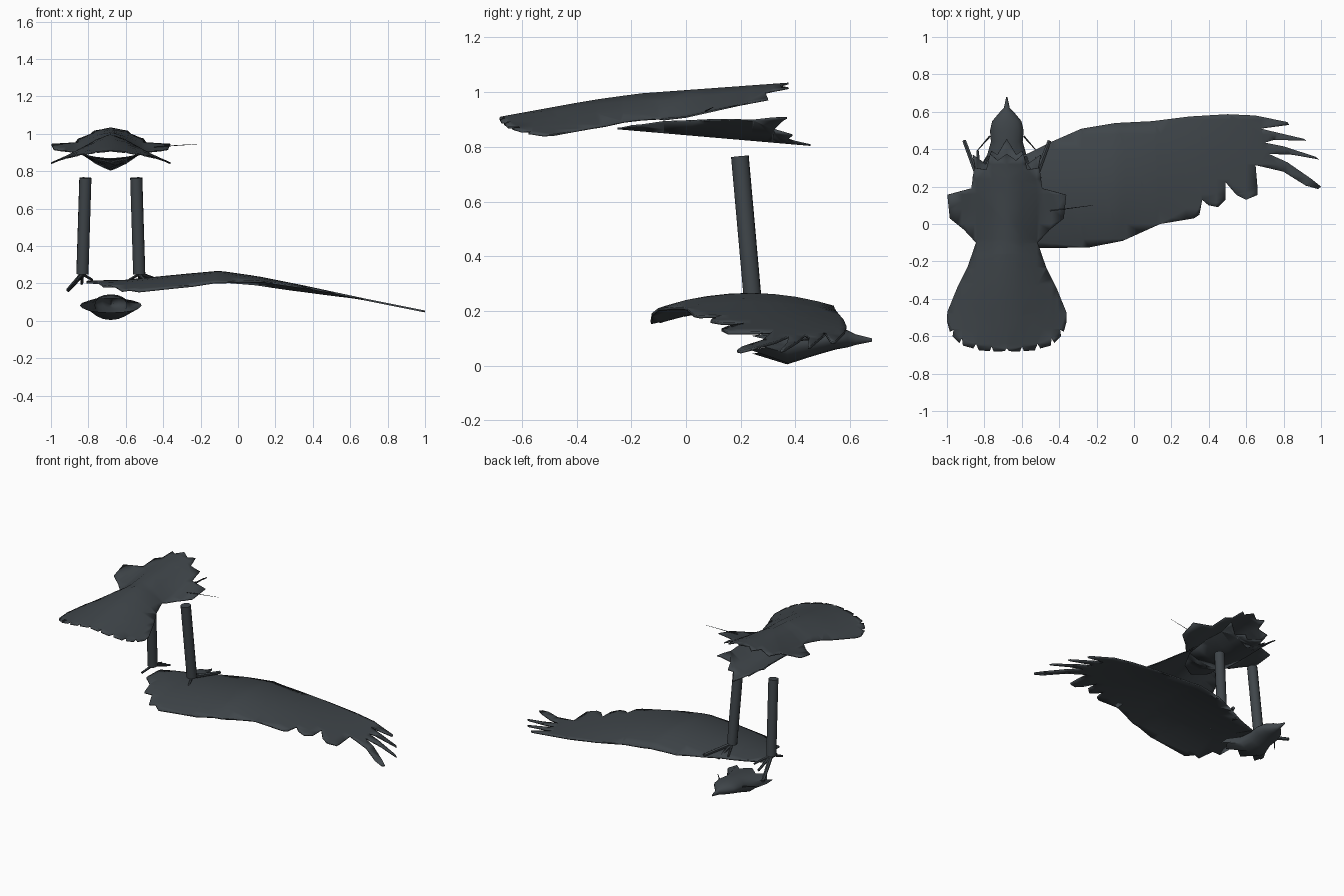
import bpy, bmesh, math
from mathutils import Vector

if "Cube" in bpy.data.objects:
    bpy.data.objects.remove(bpy.data.objects["Cube"])

CX = -0.68  # body centre line

plumage = bpy.data.materials.new("dark_slate")
plumage.diffuse_color = (0.05, 0.06, 0.068, 1)
plumage.use_nodes = True
plumage.node_tree.nodes["Principled BSDF"].inputs["Base Color"].default_value = plumage.diffuse_color


def lerp(table, t):
    """Linear interpolation in a sorted (key, value) table."""
    if t <= table[0][0]:
        return table[0][1]
    for (a, va), (b, vb) in zip(table, table[1:]):
        if t <= b:
            return va + (vb - va) * (t - a) / (b - a)
    return table[-1][1]


def finish(bm, name, angle=50):
    me = bpy.data.meshes.new(name)
    bm.to_mesh(me)
    bm.free()
    ob = bpy.data.objects.new(name, me)
    bpy.context.collection.objects.link(ob)
    me.materials.append(plumage)
    bpy.ops.object.select_all(action='DESELECT')
    ob.select_set(True)
    bpy.context.view_layer.objects.active = ob
    bpy.ops.object.shade_smooth_by_angle(angle=math.radians(angle))
    return ob


def sheet(name, outline, height, step=0.08, thick=0.006):
    """Flat outline, cut into a grid and bent by a height function."""
    bm = bmesh.new()
    face = bm.faces.new([bm.verts.new((x, y, 0)) for x, y in outline])
    face.normal_update()
    if face.normal.z < 0:
        face.normal_flip()
    bmesh.ops.triangulate(bm, faces=bm.faces[:])
    for axis in (0, 1):
        no = Vector((1, 0, 0)) if axis == 0 else Vector((0, 1, 0))
        for i in range(-13, 14):
            bmesh.ops.bisect_plane(bm, geom=bm.verts[:] + bm.edges[:] + bm.faces[:],
                                   plane_co=no * (i * step + (CX % step if axis == 0 else 0)),
                                   plane_no=no)
    for v in bm.verts:
        v.co.z = height(v.co.x, v.co.y)
    ob = finish(bm, name)
    mod = ob.modifiers.new("thickness", 'SOLIDIFY')
    mod.thickness = thick
    return ob


def mirrored(half):
    """Half outline as (distance from centre line, y), closed on both sides."""
    other = [(CX - d, y) for d, y in reversed(half) if d > 0]
    return [(CX + d, y) for d, y in half] + other


def rod(name, a, b, r1, r2, sides=8):
    a, b = Vector(a), Vector(b)
    bm = bmesh.new()
    bmesh.ops.create_cone(bm, cap_ends=True, segments=sides, radius1=r1, radius2=r2,
                          depth=(b - a).length)
    rot = (b - a).to_track_quat('Z', 'Y')
    for v in bm.verts:
        v.co = rot @ v.co + (a + b) / 2
    return finish(bm, name)


# Tail fan with its upper back feathers
tail_half = [(0, -.665), (.012, -.68), (.07, -.682), (.082, -.655), (.092, -.68), (.15, -.675),
             (.165, -.64), (.18, -.665), (.235, -.65), (.24, -.61), (.255, -.635), (.29, -.6),
             (.285, -.565), (.305, -.575), (.32, -.52), (.318, -.47), (.265, -.34), (.21, -.23),
             (.165, -.1), (.23, -.03), (.305, .03), (.318, .155), (.19, .19), (.175, .3),
             (.11, .29), (.09, .375), (.05, .34), (0, .375)]
tail_top = [(-.68, .91), (-.35, .97), (-.17, .995), (.38, 1.035)]
tail_drop = [(-.68, .06), (-.5, .10), (-.1, .10), (.0, .095), (.2, .065), (.38, .045)]
tail_width = [(-.68, .32), (-.5, .32), (-.1, .17), (.4, .17)]


def tail_z(x, y):
    t = min(1, abs(x - CX) / lerp(tail_width, y))
    return lerp(tail_top, y) - lerp(tail_drop, y) * t ** 1.5


sheet("tail_fan", mirrored(tail_half), tail_z)

# Belly feathers under the tail
belly_half = [(0, -.25), (.09, -.2), (.15, -.08), (.165, .1), (.16, .25), (.18, .37),
              (.11, .32), (.08, .39), (.05, .37), (0, .455)]
sheet("tail_underside", mirrored(belly_half),
      lambda x, y: .87 - .086 * (y + .25) + min(1, abs(x - CX) / .17) ** 1.5 * (.03 + .1 * (y + .25)))

# Loose thin feather beside the tail
rod("loose_feather", (-.45, .07, .93), (-.22, .10, .945), .003, .001, 4)

# Wing with separated tip feathers
wing_outline = [
    (-.81, .14), (-.8, .28), (-.7, .33), (-.56, .38), (-.44, .44), (-.28, .51), (-.1, .54),
    (.1, .55), (.3, .575), (.5, .587), (.65, .58), (.82, .545), (.83, .53), (.68, .51),
    (.74, .495), (.91, .455), (.92, .445), (.75, .45), (.7, .435), (.8, .415), (.97, .36),
    (.99, .345), (.85, .37), (.72, .375), (.82, .33), (.95, .24), (1, .2), (.985, .187),
    (.92, .205), (.8, .28), (.65, .315), (.66, .2), (.66, .155), (.6, .13), (.55, .155),
    (.49, .225), (.49, .13), (.45, .09), (.4, .1), (.365, .13), (.35, .05), (.32, .03),
    (.14, -.0), (-.06, -.09), (-.24, -.125), (-.53, -.13), (-.58, -.09), (-.62, -.1),
    (-.66, -.01), (-.72, -.01), (-.74, .08)]
wing_top = [(-.82, .215), (-.6, .22), (-.3, .25), (-.1, .268), (.1, .24), (.35, .19),
            (.7, .115), (1, .055)]


def wing_z(x, y):
    camber = min(1, max(0, (.65 - x) / .7))
    return lerp(wing_top, x) - .055 * camber * ((y - .23) / .33) ** 2


sheet("wing", wing_outline, wing_z, thick=0.01)

# Head: lofted rings (y, half width, top, bottom), open ragged neck
rings = [(.68, .003, .10, .088), (.62, .016, .115, .076), (.59, .045, .13, .067),
         (.55, .078, .138, .06), (.50, .09, .142, .046), (.44, .085, .14, .028),
         (.37, .105, .136, .005), (.24, .165, .12, .045)]
bm = bmesh.new()
N = 16
loops = []
for k, (y, w, top, bot) in enumerate(rings):
    loop = []
    for i in range(N):
        a = 2 * math.pi * i / N
        ragged = .05 * (i % 2) if k == len(rings) - 1 else 0
        loop.append(bm.verts.new((CX + w * math.cos(a), y + ragged,
                                  (top + bot) / 2 + (top - bot) / 2 * math.sin(a))))
    loops.append(loop)
for p, q in zip(loops, loops[1:]):
    for i in range(N):
        j = (i + 1) % N
        bm.faces.new((p[i], p[j], q[j], q[i]))
bm.faces.new(loops[0])
bmesh.ops.recalc_face_normals(bm, faces=bm.faces[:])
finish(bm, "head")

# Neck feather wisps, legs and toes on both sides
for side, s in (("left", -1), ("right", 1)):
    rod(side + "_neck_wisp", (CX + s * .09, .47, .1), (CX + s * .16, .39, .09), .005, .002, 4)
    ankle = (CX + s * .152, .243, .25)
    rod(side + "_leg", ankle, (CX + s * .136, .197, .765), .033, .033, 12)
    out_z = .165 if s < 0 else .225
    toes = [((CX + s * .228, .445, out_z), .014), ((CX + s * .155, .39, .2), .01),
            ((CX + s * .10, .36, .22), .009), ((CX + s * .18, .16, .22), .009)]
    for n, (tip, r) in enumerate(toes):
        rod(f"{side}_toe_{n + 1}", ankle, tip, r, r * .8, 6)
